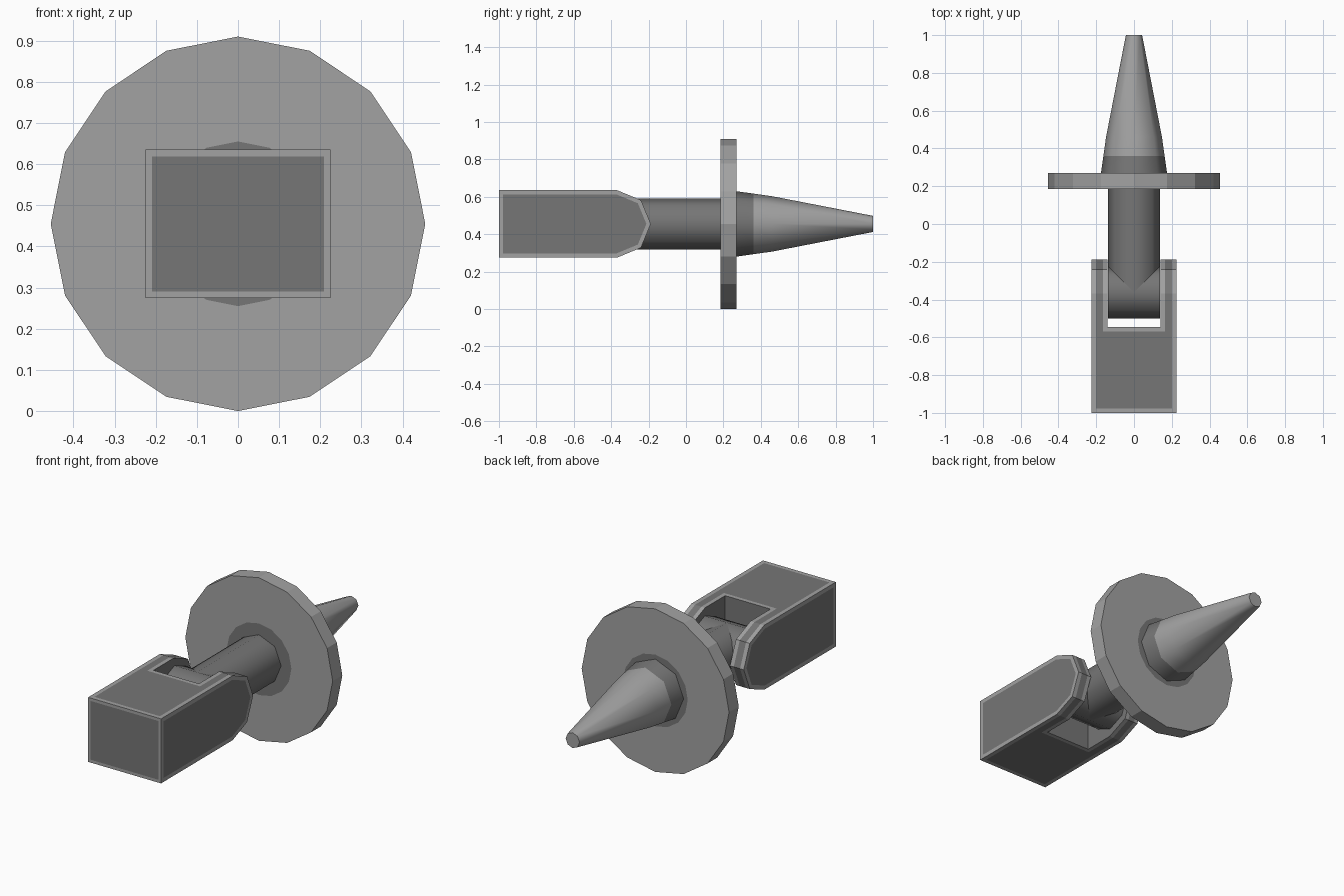
import bpy, bmesh, math
from mathutils import Matrix

if "Cube" in bpy.data.objects:
    bpy.data.objects.remove(bpy.data.objects["Cube"])

ZC = 0.455  # height of the long axis


def make_mat(name, v):
    m = bpy.data.materials.new(name)
    m.diffuse_color = (v, v, v, 1)
    m.use_nodes = True
    m.node_tree.nodes["Principled BSDF"].inputs["Base Color"].default_value = m.diffuse_color
    return m


MATS = [make_mat("light grey", 0.36), make_mat("dark grey", 0.18)]


def finish(name, bm, smooth=None):
    bmesh.ops.recalc_face_normals(bm, faces=bm.faces[:])
    me = bpy.data.meshes.new(name)
    bm.to_mesh(me)
    bm.free()
    for m in MATS:
        me.materials.append(m)
    ob = bpy.data.objects.new(name, me)
    bpy.context.collection.objects.link(ob)
    bpy.ops.object.select_all(action='DESELECT')
    ob.select_set(True)
    bpy.context.view_layer.objects.active = ob
    if smooth:
        bpy.ops.object.shade_smooth_by_angle(angle=math.radians(smooth))
    return ob


def lathe(name, profile, sides, bands, smooth=None, matrix=None):
    """Turn (radius, y) points about the y axis; bands = material per band, then both caps."""
    bm = bmesh.new()
    rings = []
    for r, y in profile:
        rings.append([bm.verts.new((r * math.sin(2 * math.pi * i / sides), y,
                                    r * math.cos(2 * math.pi * i / sides))) for i in range(sides)])
    for k in range(len(rings) - 1):
        for i in range(sides):
            j = (i + 1) % sides
            f = bm.faces.new((rings[k][i], rings[k][j], rings[k + 1][j], rings[k + 1][i]))
            f.material_index = bands[k]
    for ring, mi in ((rings[0], bands[-2]), (rings[-1], bands[-1])):
        bm.faces.new(ring).material_index = mi
    bm.transform(matrix or Matrix.Translation((0, 0, ZC)))
    return finish(name, bm, smooth)


# Round flange with a dark ring around the shaft on both faces
lathe("flange_disc", [(0.2, 0.185), (0.455, 0.185), (0.455, 0.27), (0.2, 0.27)], 16,
      [0, 0, 0, 1, 1])

# Tapered spike, dark near its base
lathe("spike", [(0.175, 0.268), (0.162, 0.36), (0.148, 0.46), (0.043, 1.0)], 8,
      [1, 0, 0, 1, 0], smooth=50)

# Shaft and the hinge barrel it runs into
lathe("shaft", [(0.137, -0.36), (0.137, 0.187)], 8, [1, 1, 1], smooth=50)
lathe("hinge_barrel", [(0.137, -0.138), (0.137, 0.138)], 8, [1, 1, 1], smooth=50,
      matrix=Matrix.Translation((0, -0.362, ZC)) @ Matrix.Rotation(-math.pi / 2, 4, 'Z'))

# Fork block: side outline with an octagonal nose, extruded across x
H, YC = 0.18, -0.368
outline = [(-1, ZC - H)]
outline += [(YC + H * math.cos(a), ZC + H * math.sin(a))
            for a in (math.radians(d) for d in (-90, -45, 0, 45, 90))]
outline += [(-1, ZC + H)]
bm = bmesh.new()
face = bm.faces.new([bm.verts.new((-0.225, y, z)) for y, z in outline])
ext = bmesh.ops.extrude_face_region(bm, geom=[face])
bmesh.ops.translate(bm, vec=(0.45, 0, 0),
                    verts=[g for g in ext["geom"] if isinstance(g, bmesh.types.BMVert)])
fork = finish("fork_block", bm)

# Slot cut through the nose
bm = bmesh.new()
bmesh.ops.create_cube(bm, size=1, matrix=Matrix.Translation((0, -0.2725, ZC))
                      @ Matrix.Diagonal((0.28, 0.545, 1, 1)))
cutter = finish("slot_cutter", bm)
cutter.hide_render = True
bpy.context.view_layer.objects.active = fork
mod = fork.modifiers.new("slot", 'BOOLEAN')
mod.operation = 'DIFFERENCE'
mod.solver = 'EXACT'
mod.object = cutter
bpy.ops.object.modifier_apply(modifier=mod.name)
bpy.data.objects.remove(cutter)

# Worn light edges: inset each outer side, its inside stays dark
bm = bmesh.new()
bm.from_mesh(fork.data)
bm.normal_update()
sides, front, wrap = [], [], []
for f in bm.faces:
    c, n = f.calc_center_median(), f.normal
    f.material_index = 1
    if abs(n.x) > 0.9:
        if abs(c.x) > 0.2:
            sides.append(f)
    elif n.y < -0.9:
        front.append(f)
    elif not (n.y > 0.9 and abs(c.x) < 0.1):
        wrap.append(f)
for group, width in ((sides, 0.022), (front, 0.016), (wrap, 0.023)):
    rim = bmesh.ops.inset_region(bm, faces=group, thickness=width, use_even_offset=True,
                                 use_boundary=True)
    for f in rim["faces"]:
        f.material_index = 0
bm.to_mesh(fork.data)
bm.free()
